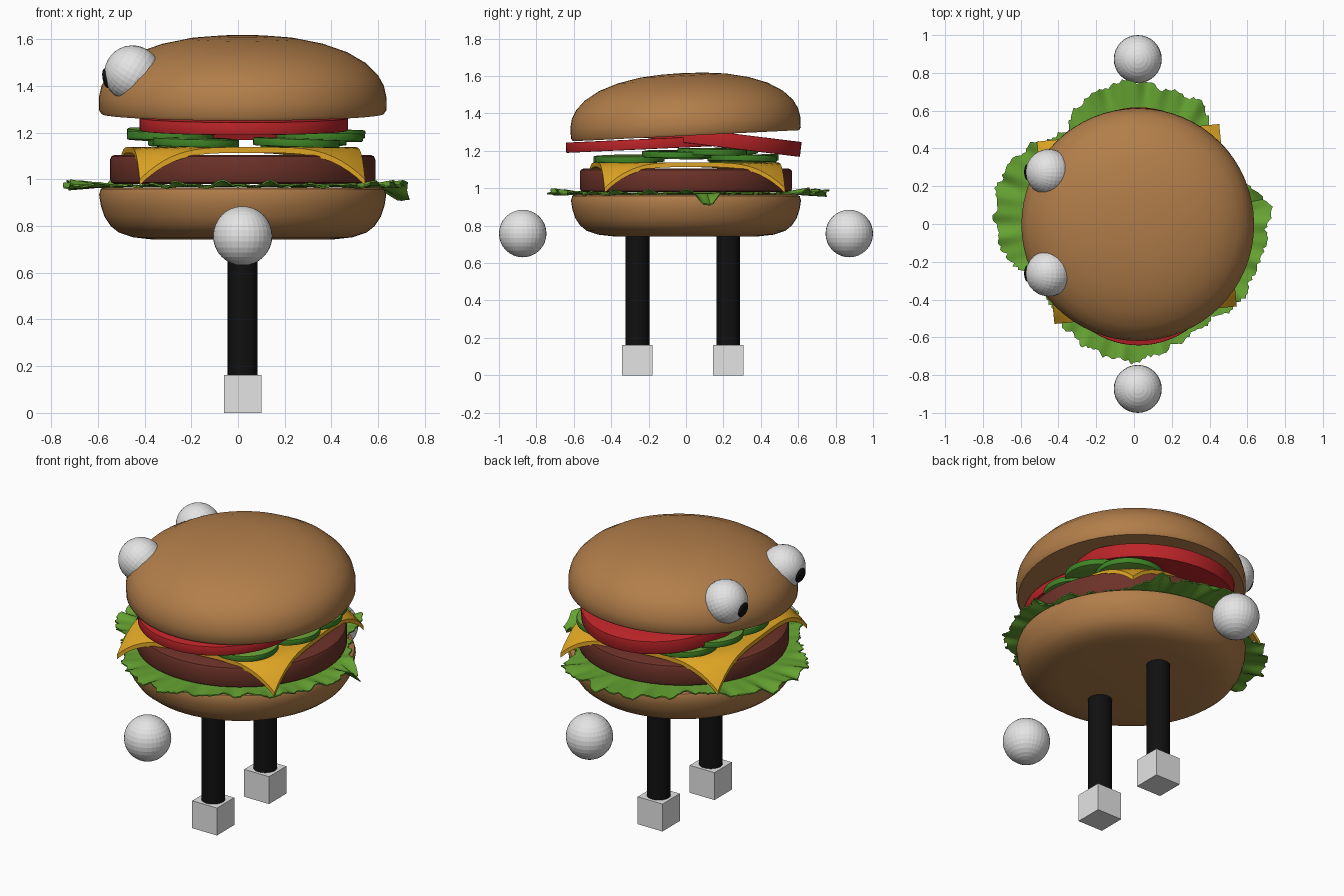
import bpy, bmesh, math, random
from mathutils import Matrix, Vector

if "Cube" in bpy.data.objects:
    bpy.data.objects.remove(bpy.data.objects["Cube"])

random.seed(4)
CX = 0.02  # shared x of the stack


def material(name, rgb):
    lin = [((c / 255 + 0.055) / 1.055) ** 2.4 if c > 10 else c / 3295 for c in rgb]
    m = bpy.data.materials.new(name)
    m.diffuse_color = (*lin, 1)
    m.use_nodes = True
    m.node_tree.nodes["Principled BSDF"].inputs["Base Color"].default_value = m.diffuse_color
    return m


BUN = material("toasted bun", (178, 126, 74))
LETTUCE = material("lettuce green", (102, 164, 50))
PATTY = material("meat brown", (108, 50, 40))
CHEESE = material("cheese yellow", (226, 168, 36))
SKIN = material("pickle skin green", (62, 132, 38))
FLESH = material("pickle flesh green", (104, 160, 56))
TOMATO = material("tomato red", (188, 36, 40))
WHITE = material("white", (228, 228, 228))
BLACK = material("black", (16, 16, 16))


def finish(name, bm, mats, loc=(0, 0, 0), rot=(0, 0, 0), smooth=True):
    bmesh.ops.recalc_face_normals(bm, faces=bm.faces)
    me = bpy.data.meshes.new(name)
    bm.to_mesh(me)
    bm.free()
    ob = bpy.data.objects.new(name, me)
    bpy.context.collection.objects.link(ob)
    for m in mats:
        me.materials.append(m)
    ob.location, ob.rotation_euler = loc, rot
    if smooth:
        me.shade_smooth()
        me.set_sharp_from_angle(angle=math.radians(35))
    return ob


def lathe(name, profile, mats, loc=(0, 0, 0), rot=(0, 0, 0), steps=64):
    bm = bmesh.new()
    vs = [bm.verts.new((r, 0, z)) for r, z in profile]
    es = [bm.edges.new(p) for p in zip(vs, vs[1:])]
    bmesh.ops.spin(bm, geom=vs + es, cent=(0, 0, 0), axis=(0, 0, 1),
                   angle=2 * math.pi, steps=steps, use_duplicate=False)
    bmesh.ops.remove_doubles(bm, verts=bm.verts, dist=1e-4)
    return finish(name, bm, mats, loc, rot)


def disc(name, r, h, bev, mats, loc, rot=(0, 0, 0)):
    p = [(0, -h / 2), (r - bev, -h / 2), (r - bev * .3, -h / 2 + bev * .3), (r, -h / 2 + bev),
         (r, h / 2 - bev), (r - bev * .3, h / 2 - bev * .3), (r - bev, h / 2), (0, h / 2)]
    return lathe(name, p, mats, loc, rot)


def thicken(bm, t):
    ext = bmesh.ops.extrude_face_region(bm, geom=bm.faces[:])["geom"]
    bmesh.ops.translate(bm, vec=(0, 0, -t),
                        verts=[g for g in ext if isinstance(g, bmesh.types.BMVert)])


# Buns
lathe("bottom_bun", [(0, .742), (.38, .742), (.47, .752), (.53, .772), (.565, .80), (.592, .84),
                     (.608, .89), (.615, .935), (.608, .958), (.59, .966), (0, .966)], [BUN], (CX, 0, 0))
lathe("top_bun", [(0, 0), (.605, 0), (.615, .015), (.616, .07), (.605, .12), (.58, .165), (.53, .215),
                  (.45, .262), (.35, .297), (.23, .322), (.12, .332), (0, .336)],
      [BUN], (CX, 0, 1.281), (math.radians(2.8), 0, 0))

# Lettuce: overlapping leaf outline given as angle -> radius, with ruffled edge
OUTLINE = [(0, .71), (7, .74), (17, .65), (25, .60), (48, .60), (55, .70), (62, .74), (75, .73),
           (90, .76), (105, .73), (115, .70), (125, .62), (132, .62), (143, .69), (158, .75),
           (180, .73), (195, .70), (203, .63), (222, .60), (236, .66), (250, .70), (270, .73),
           (285, .69), (300, .65), (311, .65), (322, .70), (340, .69), (360, .71)]


def outline(deg):
    for (a, ra), (b, rb) in zip(OUTLINE, OUTLINE[1:]):
        if a <= deg <= b:
            return ra + (rb - ra) * (deg - a) / (b - a)


N = 300
bm = bmesh.new()
fractions = [.3, .5, .7, .8, .87, .94, 1]
center = bm.verts.new((0, 0, .975))
rings = []
jag = [random.uniform(-.018, .018) for _ in range(N)]
for i in range(N):
    deg = 360 * i / N
    t = math.radians(deg)
    edge = outline(deg) + jag[i] * .6 + .01 * math.sin(31 * t)
    # one piece folds down over the bun at the right side
    fold = max(0, 1 - abs(deg - 11) / 7)
    col = []
    for f in fractions:
        r = edge * f
        k = max(0, (r - .56) / .18)
        wave = .6 * math.sin(23 * t + 2 * f) + .4 * math.sin(41 * t + 1)
        z = .975 + k * (.008 + .022 * wave) - .11 * fold * min(1, k) ** 1.5
        if .58 < r < .63:
            z = max(z, .972)
        col.append(bm.verts.new((r * math.cos(t), r * math.sin(t), z)))
    rings.append(col)
for i in range(N):
    a, b = rings[i], rings[(i + 1) % N]
    bm.faces.new((center, a[0], b[0]))
    for j in range(len(fractions) - 1):
        bm.faces.new((a[j], a[j + 1], b[j + 1], b[j]))
thicken(bm, .007)
finish("lettuce", bm, [LETTUCE])

# Patty
disc("patty", .568, .125, .02, [PATTY], (CX, 0, 1.0425))

# Cheese slice with drooping corners
bm = bmesh.new()
bmesh.ops.create_grid(bm, x_segments=28, y_segments=28, size=.485)
for v in bm.verts:
    r = v.co.xy.length
    v.co.z = 1.138 - 3.6 * max(0, r - .49) ** 2
thicken(bm, .025)
finish("cheese", bm, [CHEESE], (CX - .005, 0, 0), (0, 0, math.radians(5.5)))

# Pickle slices: dark skin round the side, lighter faces
PICKLES = [(-.18, -.31, 1.158), (.25, -.30, 1.158), (-.29, -.04, 1.18), (.35, -.05, 1.18),
           (-.2, .31, 1.158), (.28, .30, 1.158), (.36, .14, 1.195), (-.29, .2, 1.195)]
for n, (x, y, z) in enumerate(PICKLES):
    ob = disc("pickle_%d" % (n + 1), .185, .034, .004, [SKIN, FLESH], (x, y, z),
              (random.uniform(-.05, .05), random.uniform(-.05, .05), 0))
    for p in ob.data.polygons:
        p.material_index = 1 if abs(p.normal.z) > .9 else 0

# Tomato slices
disc("tomato_front", .447, .055, .004, [TOMATO], (.025, -.195, 1.237), (math.radians(2.6), 0, 0))
disc("tomato_back", .447, .08, .004, [TOMATO], (.025, .17, 1.262), (math.radians(-7), 0, 0))


def ball(name, r, loc, mat, scale=(1, 1, 1), rot=(0, 0, 0)):
    bm = bmesh.new()
    bmesh.ops.create_uvsphere(bm, u_segments=32, v_segments=16, radius=r)
    bmesh.ops.scale(bm, vec=scale, verts=bm.verts)
    finish(name, bm, [mat], loc, rot, smooth=False)


# Hands, eyes and pupils
for side, s in (("left", 1), ("right", -1)):
    ball(side + "_hand", .127, (CX, s * .873, .758), WHITE)
    ey = .275 if s > 0 else -.262
    ball(side + "_eye", .121, (-.452, ey, 1.453), WHITE, rot=(0, math.radians(-60), 0))
    ball(side + "_pupil", .042, (-.565, ey, 1.433), BLACK, (.36, 1, 1), (0, math.radians(-10), 0))

# Legs and block feet
for side, y in (("left", .226), ("right", -.26)):
    lathe(side + "_leg", [(0, .15), (.064, .15), (.064, .77), (0, .77)], [BLACK], (CX, y, 0), steps=32)
    bm = bmesh.new()
    bmesh.ops.create_cube(bm, size=.162)
    finish(side + "_foot", bm, [WHITE], (CX, y, .081), smooth=False)
